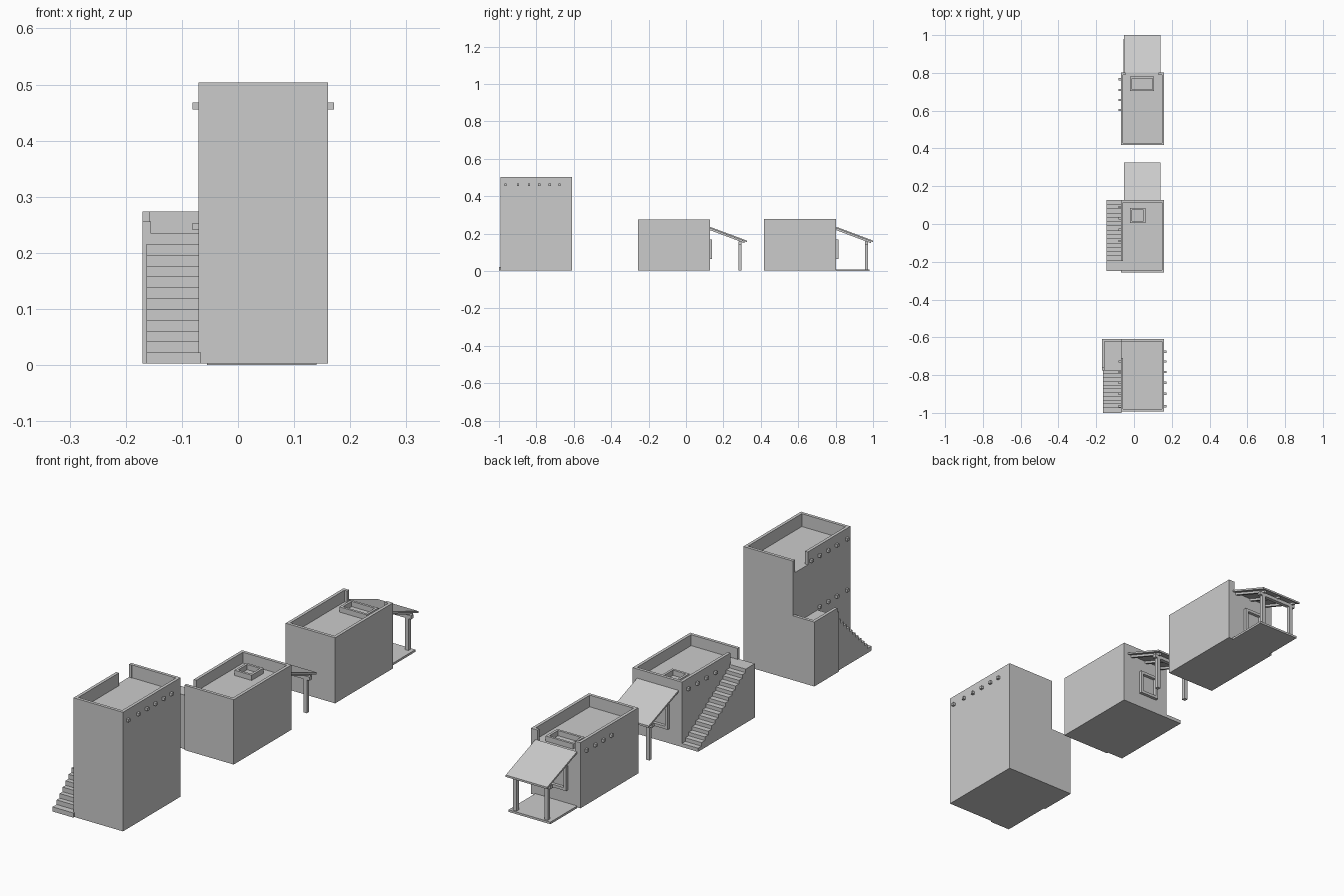
import bpy, bmesh, math
from mathutils import Vector

cube = bpy.data.objects.get("Cube")
if cube:
    bpy.data.objects.remove(cube, do_unlink=True)

clay = bpy.data.materials.new("plain_grey")
clay.use_nodes = True
clay.diffuse_color = (0.6, 0.6, 0.6, 1)
clay.node_tree.nodes["Principled BSDF"].inputs["Base Color"].default_value = (0.6, 0.6, 0.6, 1)

X0, X1 = -0.07, 0.16      # shared house width
GROUND, WALL = 0.003, 0.013


def finish(name, bm):
    bmesh.ops.recalc_face_normals(bm, faces=bm.faces)
    mesh = bpy.data.meshes.new(name)
    bm.to_mesh(mesh)
    bm.free()
    mesh.materials.append(clay)
    obj = bpy.data.objects.new(name, mesh)
    bpy.context.collection.objects.link(obj)
    return obj


def add_box(bm, x, y, z):
    verts = bmesh.ops.create_cube(bm, size=1)["verts"]
    for v in verts:
        v.co = Vector((r[0] + (c + 0.5) * (r[1] - r[0])) for r, c in zip((x, y, z), v.co))


def boxes(name, parts):
    bm = bmesh.new()
    for part in parts:
        add_box(bm, *part)
    return finish(name, bm)


def prism(name, profile, x0, x1):
    """Extrude a (y, z) profile along x."""
    bm = bmesh.new()
    face = bm.faces.new([bm.verts.new((x0, y, z)) for y, z in profile])
    out = bmesh.ops.extrude_face_region(bm, geom=[face])["geom"]
    for v in out:
        if isinstance(v, bmesh.types.BMVert):
            v.co.x = x1
    return finish(name, bm)


def house(name, y0, y1, roof, top, side_gap=None, back_gap=None):
    boxes(name + "_body", [((X0, X1), (y0, y1), (GROUND, roof))])
    z, a, b = (roof, top), y0 + WALL, y1 - WALL
    walls = [((X0, X1), (y0, a), z), ((X1 - WALL, X1), (a, b), z)]
    sides = [(a, side_gap[0]), (side_gap[1], b)] if side_gap else [(a, b)]
    backs = [(X0, back_gap[0]), (back_gap[1], X1)] if back_gap else [(X0, X1)]
    walls += [((X0, X0 + WALL), s, z) for s in sides if s[1] > s[0]]
    walls += [(s, (b, y1), z) for s in backs]
    boxes(name + "_parapet", walls)


def beam_ends(name, x, ys, z, r=0.006):
    boxes(name, [((x - 0.011, x + 0.011), (y - r, y + r), (z - r, z + r)) for y in ys])


def stairs(name, x0, x1, y_low, y_high, top, count):
    """Solid flight; the landing is the last level."""
    rise, run = (top - GROUND) / count, (y_high - y_low) / (count - 1)
    profile = [(y_low, GROUND)]
    for i in range(count - 1):
        z = GROUND + (i + 1) * rise
        profile += [(y_low + i * run, z), (y_low + (i + 1) * run, z)]
    profile.append((y_high, GROUND))
    prism(name, profile, x0, x1)


def frame(name, u, v, depth, border, upright):
    """Rectangular frame, lying flat or upright facing the back."""
    (u0, u1), (v0, v1) = u, v
    bars = [((u0, u1), (v0, v0 + border)), ((u0, u1), (v1 - border, v1)),
            ((u0, u0 + border), (v0 + border, v1 - border)),
            ((u1 - border, u1), (v0 + border, v1 - border))]
    boxes(name, [(a, depth, b) if upright else (a, b, depth) for a, b in bars])


def porch(name, y):
    x0, x1 = -0.054, 0.139
    high, low, reach, thick = 0.237, 0.163, 0.198, 0.008
    prism(name + "_roof", [(y, high), (y + reach, low),
                           (y + reach, low - thick), (y, high - thick)], x0, x1)
    # rafters tucked beneath the sloping sheet
    for i, x in enumerate((-0.035, 0.042, 0.119)):
        prism(f"{name}_rafter_{i}", [(y, high - thick), (y + reach - 0.012, low - thick + 0.004),
              (y + reach - 0.012, low - thick - 0.006), (y, high - thick - 0.01)], x - 0.005, x + 0.005)
    boxes(name + "_cross_beam", [((x0 + 0.004, x1 - 0.004), (y + 0.155, y + 0.171), (0.143, 0.158))])
    boxes(name + "_posts", [((x - 0.008, x + 0.008), (y + 0.155, y + 0.171), (GROUND, 0.143))
                            for x in (-0.03, 0.115)])


# Tower with outer stair and walled landing
house("tower", -0.993, -0.61, 0.45, 0.504, side_gap=(-0.71, -0.625))
rows = [-0.965, -0.898, -0.84, -0.784, -0.728, -0.677]
beam_ends("tower_beams_left", X1, rows, 0.462)
beam_ends("tower_beams_right", X0, rows[:5], 0.462)
beam_ends("tower_beams_low", X0, rows[:4], 0.247)
stairs("tower_stairs", -0.163, X0, -0.993, -0.775, 0.235, 12)
boxes("tower_first_step", [((-0.163, -0.066), (-1.0, -0.993), (GROUND, 0.0225))])
boxes("tower_landing", [((-0.17, X0), (-0.775, -0.61), (GROUND, 0.235))])
boxes("landing_parapet", [((-0.17, -0.157), (-0.763, -0.61), (0.235, 0.274)),
                          ((-0.17, -0.155), (-0.775, -0.763), (0.235, 0.256)),
                          ((-0.157, X0), (-0.623, -0.61), (0.235, 0.274))])

# Middle house with side stair
MID = 0.127
house("middle_house", -0.257, MID, 0.23, 0.276, side_gap=(-0.244, -0.195))
beam_ends("middle_beams", X0, [0.09, 0.03, -0.03, -0.09], 0.235)
stairs("middle_stairs", -0.145, X0, MID, -0.19, 0.23, 15)
boxes("middle_landing", [((-0.145, X0), (-0.25, -0.19), (GROUND, 0.23))])
frame("middle_hatch", (-0.02, 0.06), (0.005, 0.085), (0.23, 0.252), 0.01, False)
porch("middle_porch", MID)

# Rear house with paved porch
REAR = 0.802
house("rear_house", 0.417, REAR, 0.23, 0.279, back_gap=(-0.045, 0.13))
beam_ends("rear_beams", X0, [0.767, 0.709, 0.656, 0.603], 0.235)
frame("rear_hatch", (-0.02, 0.107), (0.703, 0.78), (0.23, 0.252), 0.01, False)
boxes("rear_porch_floor", [((-0.055, 0.14), (REAR, 0.98), (0, 0.009))])
porch("rear_porch", REAR)

# Back windows
for name, y in (("middle_window", MID), ("rear_window", REAR)):
    frame(name, (-0.012, 0.078), (0.065, 0.168), (y, y + 0.013), 0.012, True)
